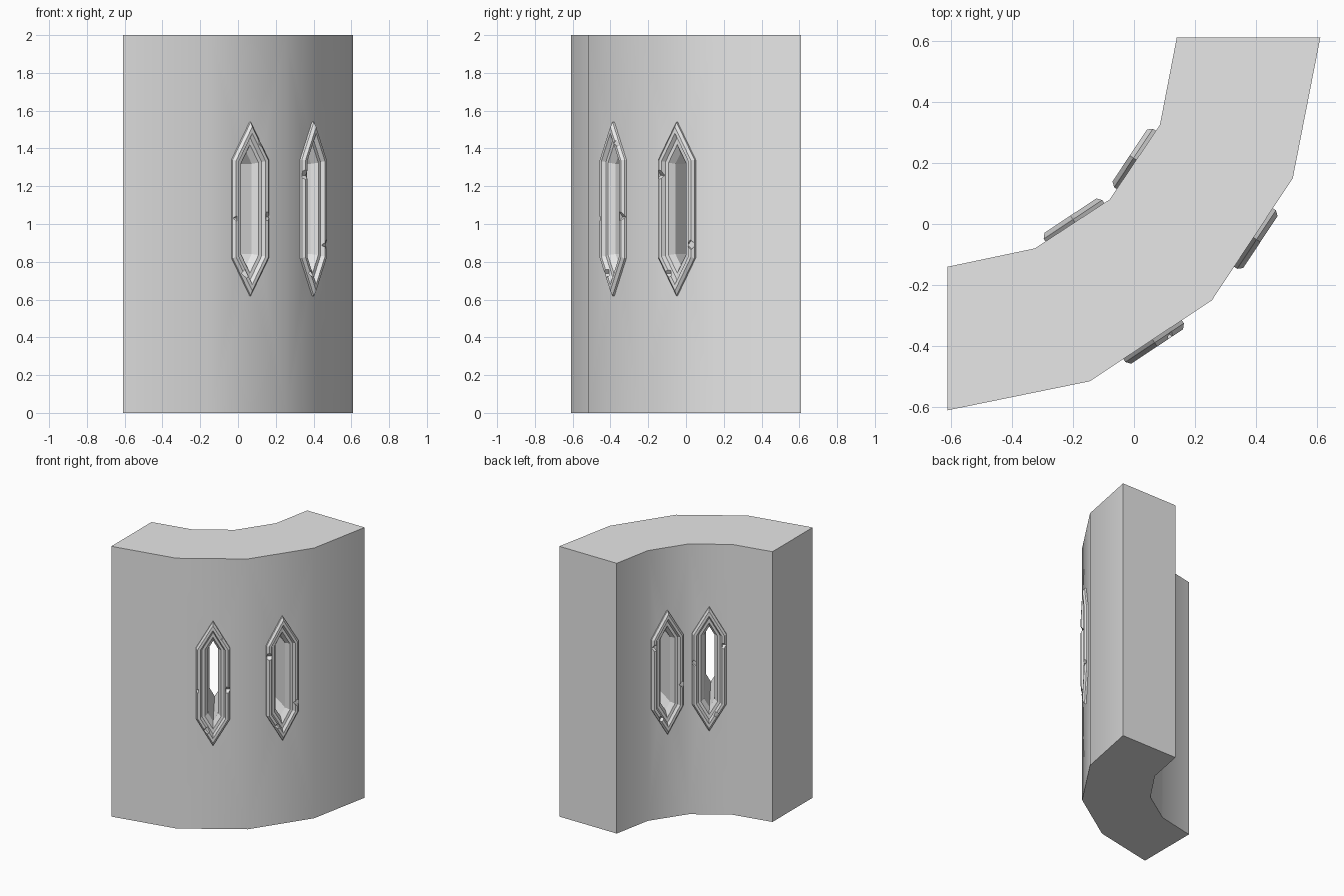
import bpy, bmesh, math
from mathutils import Vector, Matrix

if "Cube" in bpy.data.objects:
    bpy.data.objects.remove(bpy.data.objects["Cube"], do_unlink=True)

stone = bpy.data.materials.new("pale_grey_stone")
stone.use_nodes = True
stone.diffuse_color = (0.8, 0.8, 0.8, 1)
for node in stone.node_tree.nodes:
    if node.type == 'BSDF_PRINCIPLED':
        node.inputs["Base Color"].default_value = (0.8, 0.8, 0.8, 1)
        node.inputs["Roughness"].default_value = 0.8

HEIGHT, MID_Z = 2.0, 1.08


def make_object(name, bm):
    bmesh.ops.recalc_face_normals(bm, faces=bm.faces[:])
    mesh = bpy.data.meshes.new(name)
    bm.to_mesh(mesh)
    bm.free()
    mesh.materials.append(stone)
    obj = bpy.data.objects.new(name, mesh)
    bpy.context.collection.objects.link(obj)
    return obj


def activate(obj):
    bpy.ops.object.select_all(action='DESELECT')
    obj.select_set(True)
    bpy.context.view_layer.objects.active = obj


def cut(obj, cutter):
    activate(obj)
    mod = obj.modifiers.new("cut", 'BOOLEAN')
    mod.operation, mod.solver, mod.object = 'DIFFERENCE', 'EXACT', cutter
    bpy.ops.object.modifier_apply(modifier=mod.name)
    bpy.data.objects.remove(cutter, do_unlink=True)


def hexagon(inset):
    """Tall pointed outline as (across, height) pairs, mitred inward."""
    half, tip = 0.115 - inset, 0.46 - 2 * inset
    side = tip - 1.74 * half
    return [(0, tip), (half, side), (half, -side), (0, -tip), (-half, -side), (-half, side)]


def ring_loops(bm, place, profile):
    return [[bm.verts.new(place(u, d, z)) for u, z in hexagon(inset)] for inset, d in profile]


def bridge(bm, a, b):
    for i in range(len(a)):
        j = (i + 1) % len(a)
        bm.faces.new((a[i], a[j], b[j], b[i]))


# Curved wall: faceted plan extruded upward
plan = [(-0.61, -0.61), (-0.145, -0.515), (0.255, -0.25), (0.52, 0.15), (0.61, 0.61),
        (0.14, 0.61), (0.085, 0.325), (-0.08, 0.08), (-0.325, -0.08), (-0.61, -0.14)]
bm = bmesh.new()
base = bm.faces.new([bm.verts.new((x, y, 0)) for x, y in plan])
extruded = bmesh.ops.extrude_face_region(bm, geom=[base], use_keep_orig=True)["geom"]
bmesh.ops.translate(bm, vec=(0, 0, HEIGHT), verts=[v for v in extruded if isinstance(v, bmesh.types.BMVert)])
wall = make_object("curved_wall", bm)

# Frame section: outer chamfer, crest, recessed lip, then the narrow slit
section = [(0.05, -0.03), (0, -0.02), (0, 0.012), (0.013, 0.027), (0.03, 0.027),
           (0.042, 0.006), (0.06, 0.004), (0.081, -0.03)]

# Chips: (side of wall, across, height offset, size); side 1 is outer, -1 inner
chips = {
    "right": [(1, 0.105, -0.04, 0.024), (1, -0.04, -0.34, 0.024), (1, 0.06, 0.35, 0.02),
              (1, -0.11, -0.05, 0.016), (-1, 0.105, 0.05, 0.022), (-1, -0.05, -0.33, 0.02),
              (-1, -0.10, 0.18, 0.02)],
    "left": [(1, -0.10, 0.18, 0.026), (1, -0.04, -0.34, 0.02), (1, 0.10, -0.19, 0.024),
             (1, 0.035, 0.08, 0.02), (-1, 0.10, 0.2, 0.024), (-1, -0.10, -0.1, 0.022),
             (-1, 0.05, -0.33, 0.02)],
}

# One slit window per middle facet, its lined passage framed on both sides
for name, start, inner in (("right", 1, (7, 8)), ("left", 2, (6, 7))):
    a, b = Vector(plan[start]), Vector(plan[start + 1])
    along = (b - a).normalized()
    outward = Vector((along.y, -along.x))
    centre = (a + b) / 2 + along * 0.007
    thick = (centre - Vector(plan[inner[0]])).dot(outward)

    def place(u, d, z):
        p = centre + along * u + outward * d
        return (p.x, p.y, MID_Z + z)

    # Hole through the wall
    bm = bmesh.new()
    front, back = ring_loops(bm, place, [(0.055, 0.2), (0.055, -thick - 0.2)])
    bridge(bm, front, back)
    bm.faces.new(front)
    bm.faces.new(back)
    cut(wall, make_object("hole_cutter", bm))

    # Frame and passage lining as one closed ring
    bm = bmesh.new()
    mirrored = [(inset, -thick - d) for inset, d in reversed(section)]
    loops = ring_loops(bm, place, section + mirrored)
    for i, loop in enumerate(loops):
        bridge(bm, loop, loops[(i + 1) % len(loops)])
    frame = make_object(name + "_window_frame", bm)

    # Small broken notches on the frame edges
    for k, (face, u, z, size) in enumerate(chips[name]):
        bm = bmesh.new()
        depth = 0.03 if face > 0 else -thick - 0.03
        turn = Matrix.Rotation(0.6 + k, 4, 'Z') @ Matrix.Rotation(0.7, 4, 'X')
        bmesh.ops.create_cube(bm, size=size * 1.5,
                              matrix=Matrix.Translation(place(u, depth, z)) @ turn)
        cut(frame, make_object("chip_cutter", bm))

activate(wall)
bpy.ops.object.shade_smooth_by_angle(angle=math.radians(30))
